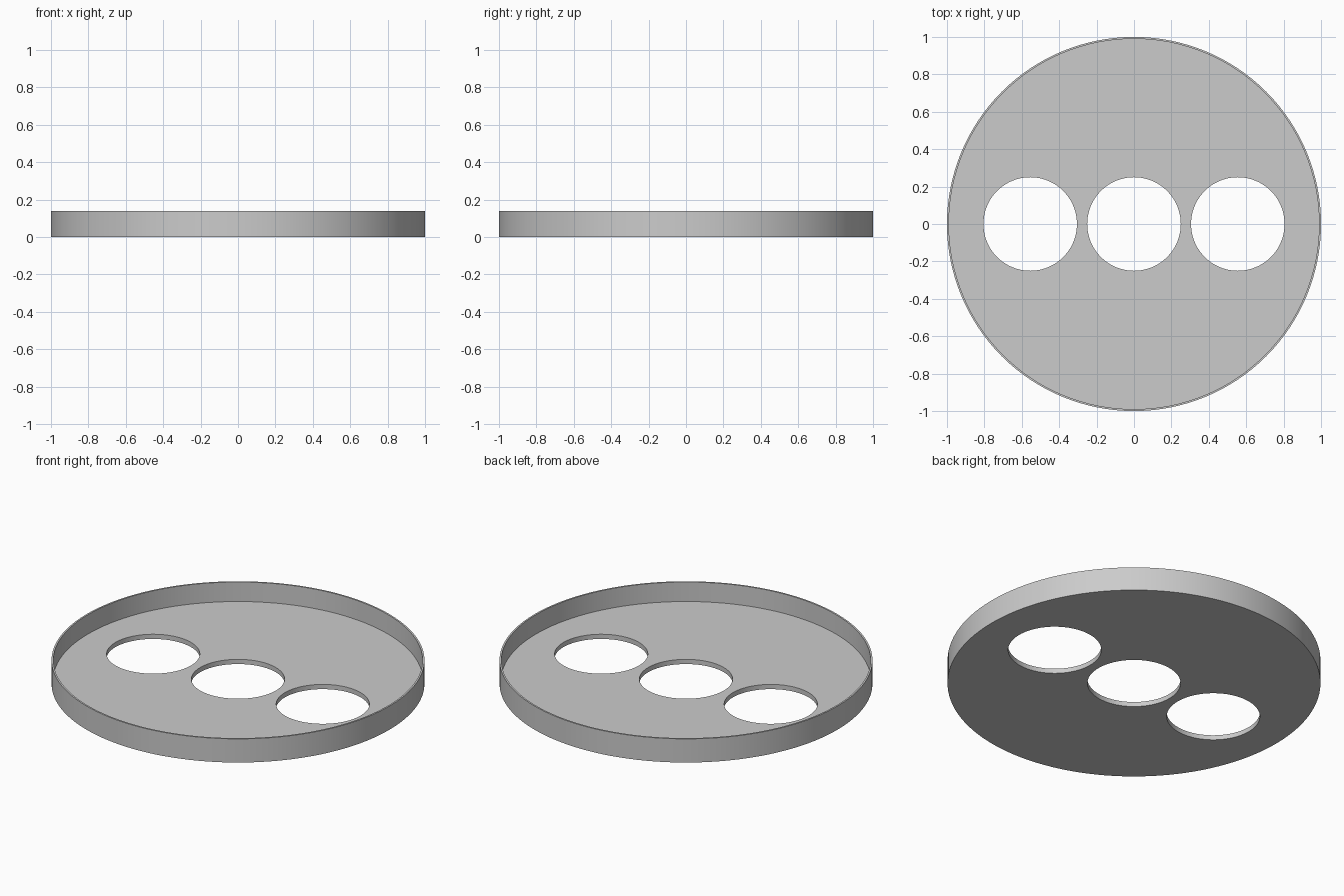
import bpy
import bmesh
import math

default_cube = bpy.data.objects.get("Cube")
if default_cube:
    bpy.data.objects.remove(default_cube, do_unlink=True)

SEGMENTS = 128
HEIGHT = 0.14
FLOOR = 0.028
HOLE_RADIUS = 0.25
HOLE_SPACING = 0.555

grey = bpy.data.materials.new("plain grey")
grey.use_nodes = True
colour = (0.6, 0.6, 0.6, 1)
grey.diffuse_color = colour
grey.node_tree.nodes["Principled BSDF"].inputs["Base Color"].default_value = colour


def lathe(name, profile):
    """Spin an (r, z) profile that starts and ends on the axis."""
    bm = bmesh.new()
    verts = [bm.verts.new((r, 0, z)) for r, z in profile]
    edges = [bm.edges.new(pair) for pair in zip(verts, verts[1:])]
    bmesh.ops.spin(bm, geom=verts + edges, axis=(0, 0, 1), cent=(0, 0, 0),
                   angle=math.tau, steps=SEGMENTS, use_merge=True)
    bmesh.ops.remove_doubles(bm, verts=bm.verts, dist=0.0001)
    bmesh.ops.recalc_face_normals(bm, faces=bm.faces)
    mesh = bpy.data.meshes.new(name)
    bm.to_mesh(mesh)
    bm.free()
    obj = bpy.data.objects.new(name, mesh)
    bpy.context.collection.objects.link(obj)
    mesh.materials.append(grey)
    return obj


# Shallow round tray: thin upright rim and a very slightly raised floor disc
tray = lathe("round_tray", [
    (0, 0), (1, 0), (1, HEIGHT), (0.99, HEIGHT),
    (0.99, FLOOR - 0.003), (0.95, FLOOR - 0.003), (0.95, FLOOR), (0, FLOOR),
])

# Three round openings in a row
for i in (-1, 0, 1):
    bpy.ops.mesh.primitive_cylinder_add(
        vertices=96, radius=HOLE_RADIUS, depth=0.3, location=(i * HOLE_SPACING, 0, 0))
    cutter = bpy.context.object
    cutter.name = "hole_cutter"
    cutter.data.materials.append(grey)
    cut = tray.modifiers.new("hole", "BOOLEAN")
    cut.operation = "DIFFERENCE"
    cut.solver = "EXACT"
    cut.object = cutter
    bpy.context.view_layer.objects.active = tray
    bpy.ops.object.modifier_apply(modifier=cut.name)
    bpy.data.objects.remove(cutter, do_unlink=True)

# Smooth walls with crisp edges
bpy.ops.object.select_all(action="DESELECT")
tray.select_set(True)
bpy.context.view_layer.objects.active = tray
bpy.ops.object.shade_smooth_by_angle(angle=math.radians(30))
